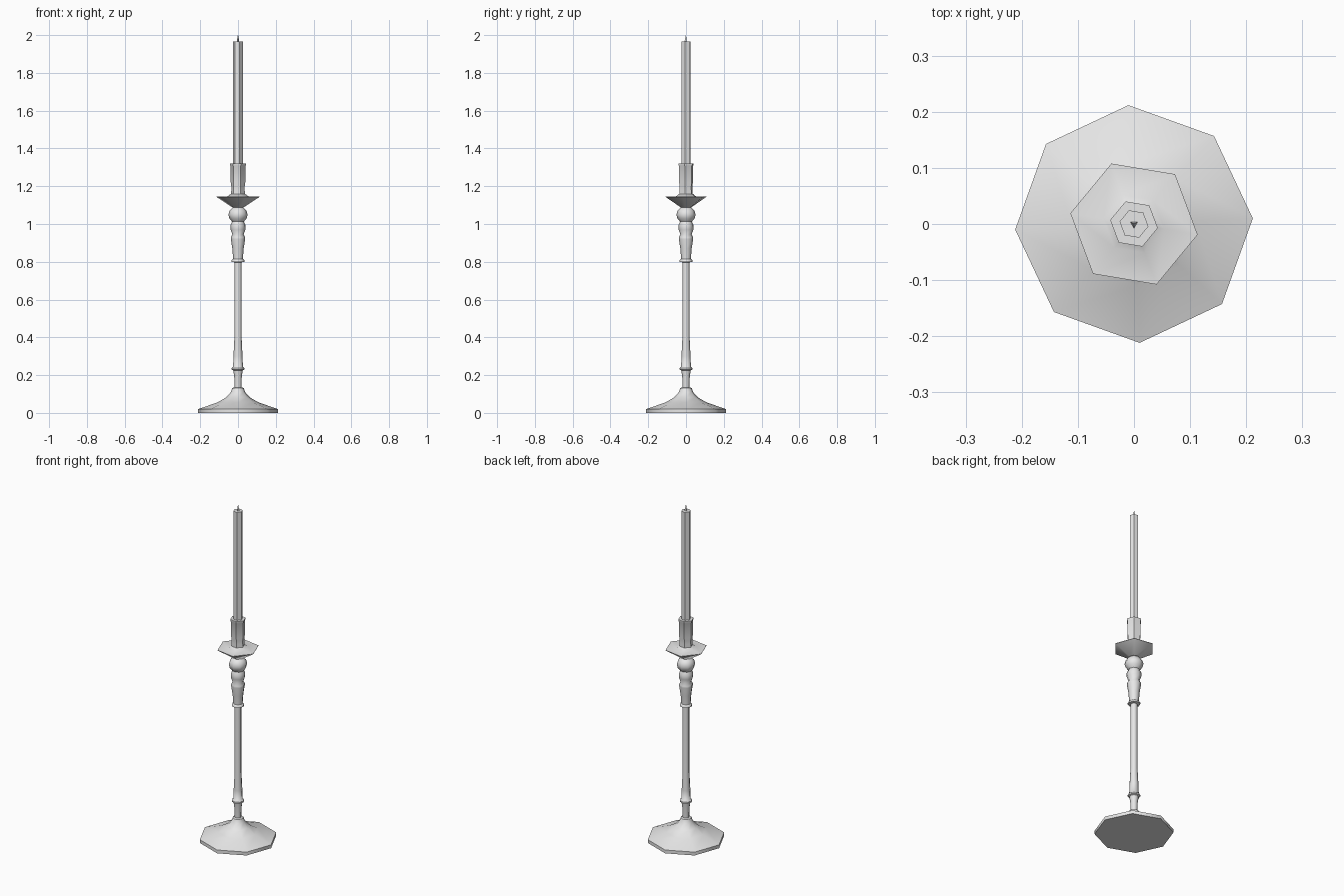
import bpy
import bmesh
from math import cos, sin, pi, radians

cube = bpy.data.objects.get("Cube")
if cube:
    bpy.data.objects.remove(cube, do_unlink=True)

grey = bpy.data.materials.new("plain grey")
grey.use_nodes = True
grey.diffuse_color = (0.8, 0.8, 0.8, 1)
grey.node_tree.nodes["Principled BSDF"].inputs["Base Color"].default_value = (0.8, 0.8, 0.8, 1)


def turned(name, profile, sides, turn):
    """Lathe a (radius, height) profile into a capped, faceted solid."""
    bm = bmesh.new()
    rings = []
    for r, z in profile:
        angles = [radians(turn) + 2 * pi * i / sides for i in range(sides)]
        rings.append([bm.verts.new((r * cos(a), r * sin(a), z)) for a in angles])
    for low, high in zip(rings, rings[1:]):
        for i in range(sides):
            j = (i + 1) % sides
            bm.faces.new((low[i], low[j], high[j], high[i]))
    bm.faces.new(rings[0][::-1])
    bm.faces.new(rings[-1])
    bmesh.ops.recalc_face_normals(bm, faces=bm.faces)
    mesh = bpy.data.meshes.new(name)
    bm.to_mesh(mesh)
    bm.free()
    mesh.materials.append(grey)
    obj = bpy.data.objects.new(name, mesh)
    bpy.context.collection.objects.link(obj)
    bpy.ops.object.select_all(action='DESELECT')
    obj.select_set(True)
    bpy.context.view_layer.objects.active = obj
    bpy.ops.object.shade_smooth_by_angle(angle=radians(50))
    return obj


# Eight-sided flared foot
turned("base", [(.212, 0), (.212, .02), (.11, .055), (.063, .082),
                (.038, .11), (.03, .132), (.018, .135)], 8, 2.7)

# Slim stem with its lower collar
turned("stem", [(.018, .13), (.02, .19), (.025, .225), (.034, .229), (.034, .237),
                (.026, .243), (.024, .3), (.019, .4), (.019, .8)], 8, 2.7)

# Turned upper stem: collar, flare, rings and ball
turned("upper_stem", [(.019, .797), (.034, .8), (.034, .808), (.026, .815),
                      (.03, .87), (.038, .92), (.038, .93), (.03, .945),
                      (.039, .97), (.039, .995), (.031, 1.012), (.046, 1.03),
                      (.051, 1.05), (.045, 1.07), (.028, 1.088)], 8, 2.7)

# Six-sided drip pan
turned("drip_pan", [(.025, 1.085), (.115, 1.143), (.115, 1.145),
                    (.055, 1.147), (.038, 1.16)], 6, -9.5)

# Candle socket with a small lip
turned("socket", [(.038, 1.145), (.036, 1.18), (.036, 1.2), (.039, 1.22),
                  (.039, 1.305), (.043, 1.312), (.043, 1.32), (.034, 1.32)], 6, -9.5)

# Candle and pointed wick
turned("candle", [(.026, 1.3), (.026, 1.965)], 6, -9.5)
turned("wick", [(.008, 1.963), (.001, 2)], 3, 30)
